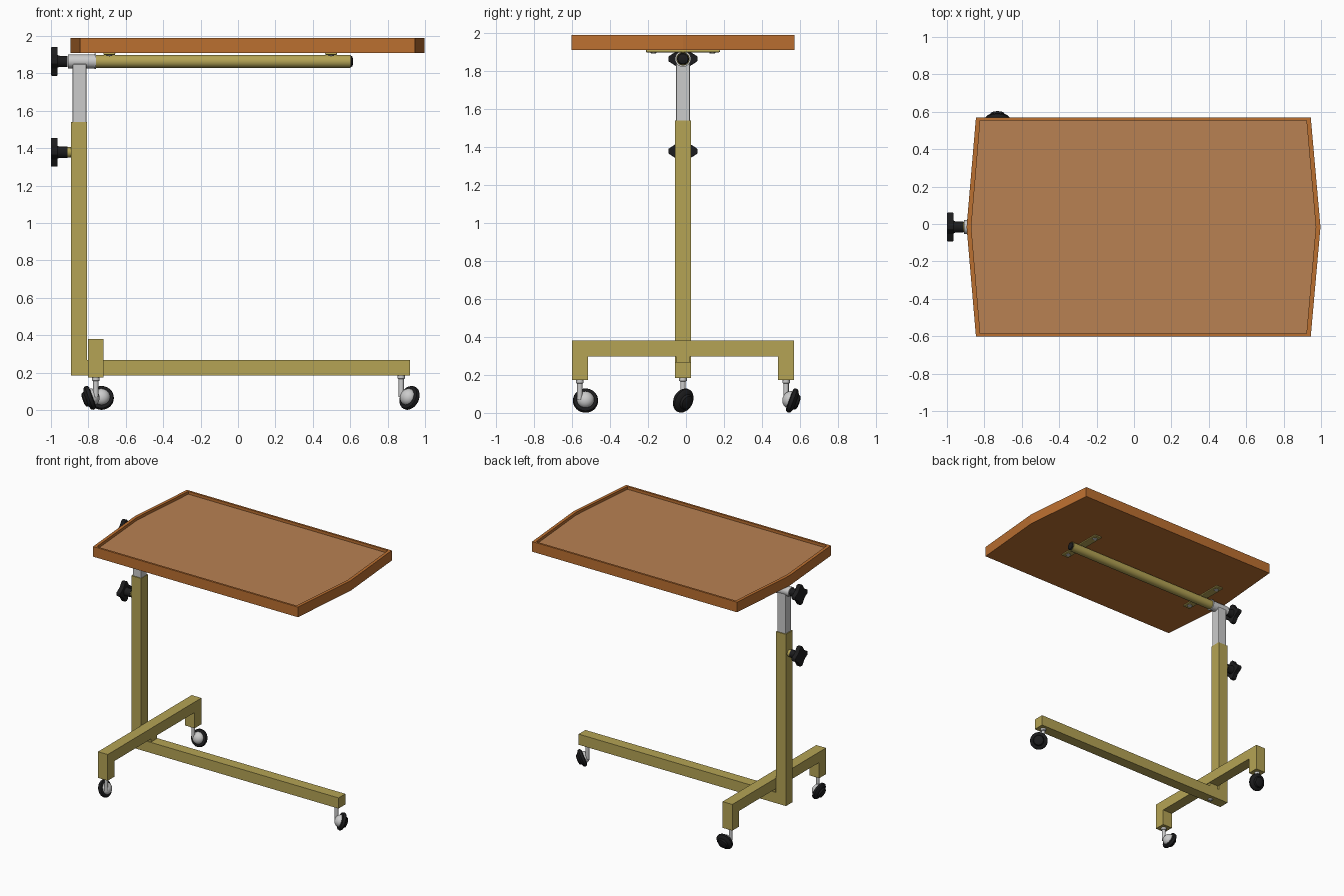
import bpy, bmesh, math
from mathutils import Vector, Matrix

if "Cube" in bpy.data.objects:
    bpy.data.objects.remove(bpy.data.objects["Cube"])

YC = -0.016      # symmetry plane of the whole table
W = 0.085        # frame tube width


def material(name, rgb):
    m = bpy.data.materials.new(name)
    m.diffuse_color = (*rgb, 1)
    m.use_nodes = True
    m.node_tree.nodes["Principled BSDF"].inputs["Base Color"].default_value = m.diffuse_color
    return m


GOLD = material("gold_paint", (0.46, 0.37, 0.09))
RIM = material("wood_edge", (0.50, 0.16, 0.03))
TOP = material("wood_surface", (0.48, 0.22, 0.085))
BLACK = material("black_plastic", (0.012, 0.012, 0.013))


def finish(name, bm, mat=None, smooth=False):
    bmesh.ops.recalc_face_normals(bm, faces=bm.faces)
    me = bpy.data.meshes.new(name)
    bm.to_mesh(me)
    bm.free()
    ob = bpy.data.objects.new(name, me)
    bpy.context.collection.objects.link(ob)
    if mat:
        me.materials.append(mat)
    if smooth:
        bpy.ops.object.select_all(action='DESELECT')
        ob.select_set(True)
        bpy.context.view_layer.objects.active = ob
        bpy.ops.object.shade_smooth_by_angle(angle=math.radians(35))
    return ob


def prism(name, pts, sweep, mat=None, bevel=0):
    """Extrude a planar outline of 3D points along a vector."""
    bm = bmesh.new()
    f = bm.faces.new([bm.verts.new(p) for p in pts])
    r = bmesh.ops.extrude_face_region(bm, geom=[f])
    bmesh.ops.translate(bm, vec=sweep, verts=[v for v in r["geom"] if isinstance(v, bmesh.types.BMVert)])
    ob = finish(name, bm, mat)
    if bevel:
        b = ob.modifiers.new("bevel", 'BEVEL')
        b.width, b.segments = bevel, 2
    return ob


def box(name, lo, hi, mat=None, bevel=0):
    (x0, y0, z0), (x1, y1, z1) = lo, hi
    return prism(name, [(x0, y0, z0), (x1, y0, z0), (x1, y1, z0), (x0, y1, z0)], (0, 0, z1 - z0), mat, bevel)


def lathe(name, profile, origin, axis, mat=None, segs=32):
    """Revolve (radius, height) pairs around an axis; open ends are capped."""
    rot = Vector(axis).to_track_quat('Z', 'Y').to_matrix().to_4x4()
    bm = bmesh.new()
    rings = []
    for r, h in profile:
        n = segs if r > 0 else 1
        rings.append([bm.verts.new((r * math.cos(2 * math.pi * i / segs), r * math.sin(2 * math.pi * i / segs), h))
                      for i in range(n)])
    for a, b in zip(rings, rings[1:]):
        for i in range(segs):
            j = (i + 1) % segs
            q = [a[i % len(a)], a[j % len(a)], b[j % len(b)], b[i % len(b)]]
            bm.faces.new(list(dict.fromkeys(q)))
    for ring in (rings[0], rings[-1]):
        if len(ring) > 1:
            bm.faces.new(ring)
    bm.transform(Matrix.Translation(origin) @ rot)
    return finish(name, bm, mat, True)


# Tray top: hexagonal board with a raised rim around a recessed surface
def tray():
    z0, z1, depth = 1.91, 1.99, 0.022
    half = 0.586
    outer = [(-0.845, -half), (0.945, -half), (0.997, 0), (0.945, half), (-0.845, half), (-0.895, 0)]
    inner = [(-0.822, -half + .016), (0.922, -half + .016), (0.972, 0),
             (0.922, half - .016), (-0.822, half - .016), (-0.870, 0)]
    bm = bmesh.new()
    loops = [[bm.verts.new((x, y + YC, z)) for x, y in pts]
             for pts, z in ((outer, z0), (outer, z1), (inner, z1), (inner, z1 - depth))]
    bm.faces.new(loops[0])
    for a, b in zip(loops, loops[1:]):
        for i in range(6):
            j = (i + 1) % 6
            bm.faces.new((a[i], a[j], b[j], b[i]))
    bm.faces.new(loops[3]).material_index = 1
    finish("tray_top", bm, RIM).data.materials.append(TOP)


tray()

# Mitred column and base beam
ya = YC - W / 2
prism("column", [(-0.892, ya, 0.184), (-0.806, ya, 0.268), (-0.806, ya, 1.54), (-0.892, ya, 1.54)], (0, W, 0), GOLD)
prism("base_beam", [(-0.892, ya, 0.184), (0.92, ya, 0.184), (0.92, ya, 0.268), (-0.806, ya, 0.268)], (0, W, 0), GOLD)
box("inner_column", (-0.884, YC - .036, 1.45), (-0.81, YC + .036, 1.85), None, 0.005)

# Crossbar with mitred drop legs
X0, X1 = -0.803, -0.718
yo, yi = 0.585, 0.5
prism("crossbar", [(X0, YC - yo, 0.38), (X0, YC - yi, 0.297), (X0, YC + yi, 0.297), (X0, YC + yo, 0.38)],
      (X1 - X0, 0, 0), GOLD)
for s, side in ((-1, "front"), (1, "rear")):
    prism(side + "_leg", [(X0, YC + s * yo, 0.38), (X0, YC + s * yi, 0.297),
                          (X0, YC + s * yi, 0.173), (X0, YC + s * yo, 0.173)], (X1 - X0, 0, 0), GOLD)
box("crossbar_spacer", (X0 + .005, YC - .037, 0.26), (X1 - .005, YC + .037, 0.30), GOLD)
lathe("crossbar_bolt", [(0.018, 0), (0.018, 0.006), (0.01, 0.012), (0, 0.012)], (-0.76, YC, 0.184), (0, 0, -1))


# Castors: tilted black wheel with a grey domed hood, trailing behind its stem
def castor(name, x, y, top, deg):
    t = math.radians(deg)
    tilt = math.radians(20)
    out = Vector((math.cos(t), math.sin(t), 0))
    trail = Vector((math.sin(t), -math.cos(t), 0))
    axis = out * math.cos(tilt) - Vector((0, 0, math.sin(tilt)))
    c = Vector((x, y, 0.065)) + out * 0.032 + trail * 0.03
    lathe(name + "_wheel", [(0, -.016), (.05, -.016), (.062, -.012), (.066, -.004), (.066, .006), (.06, .014),
                            (.042, .022), (.036, .034), (.022, .039), (0, .04)], c, axis, BLACK)
    hood = [(0.046 * math.cos(a * math.pi / 16), -0.012 - 0.04 * math.sin(a * math.pi / 16)) for a in range(8)]
    lathe(name + "_hood", [(0, -.01)] + hood + [(0, -.052)], c, axis)
    lathe(name + "_stem", [(.014, 0.07), (.014, top - .018), (.02, top - .016), (.02, top + .002)],
          (x, y, 0), (0, 0, 1), None, 20)


castor("front_castor", -0.76, YC - 0.543, 0.173, 180)
castor("rear_castor", -0.76, YC + 0.543, 0.173, 90)
castor("beam_castor", 0.873, YC, 0.184, 45)

# Horizontal support tube, socket and end cap
ZT = 1.864
lathe("tube_socket", [(.037, -0.91), (.037, -0.768), (.042, -0.767), (.042, -0.759), (.03, -0.758)],
      (0, YC, ZT), (1, 0, 0))
lathe("support_tube", [(.035, -0.765), (.035, 0.602)], (0, YC, ZT), (1, 0, 0), GOLD)
lathe("tube_end_cap", [(.031, .598), (.031, .604), (.026, .611), (.014, .615), (0, .616)],
      (0, YC, ZT), (1, 0, 0), BLACK)

# Mounting straps under the tray, each with two screws
for i, x in enumerate((-0.688, 0.498)):
    box(f"strap_{i}", (x - .032, YC - .195, 1.898), (x + .032, YC + .195, 1.912), GOLD, 0.006)
    for s in (-1, 1):
        lathe(f"strap_screw_{i}_{s}", [(.018, 0), (.014, .006), (0, .008)],
              (x, YC + s * 0.155, 1.899), (0, 0, -1), None, 16)


# Clamp knobs: four-pointed head on a round hub
def knob(name, z):
    pts = []
    for k in range(4):
        for d, r in ((-9, .078), (9, .078), (45, .053)):
            a = math.radians(90 * k + d)
            pts.append((-1.0, YC + r * math.cos(a), z + r * math.sin(a)))
    prism(name + "_head", pts, (0.036, 0, 0), BLACK, 0.005)
    lathe(name + "_hub", [(.036, -0.97), (.030, -0.955), (.030, -0.912)], (0, YC, z), (1, 0, 0), BLACK, 24)


knob("height_knob", 1.378)
knob("tilt_knob", ZT)
lathe("height_knob_boss", [(.027, -0.917), (.027, -0.885)], (0, YC, 1.378), (1, 0, 0), GOLD, 24)
